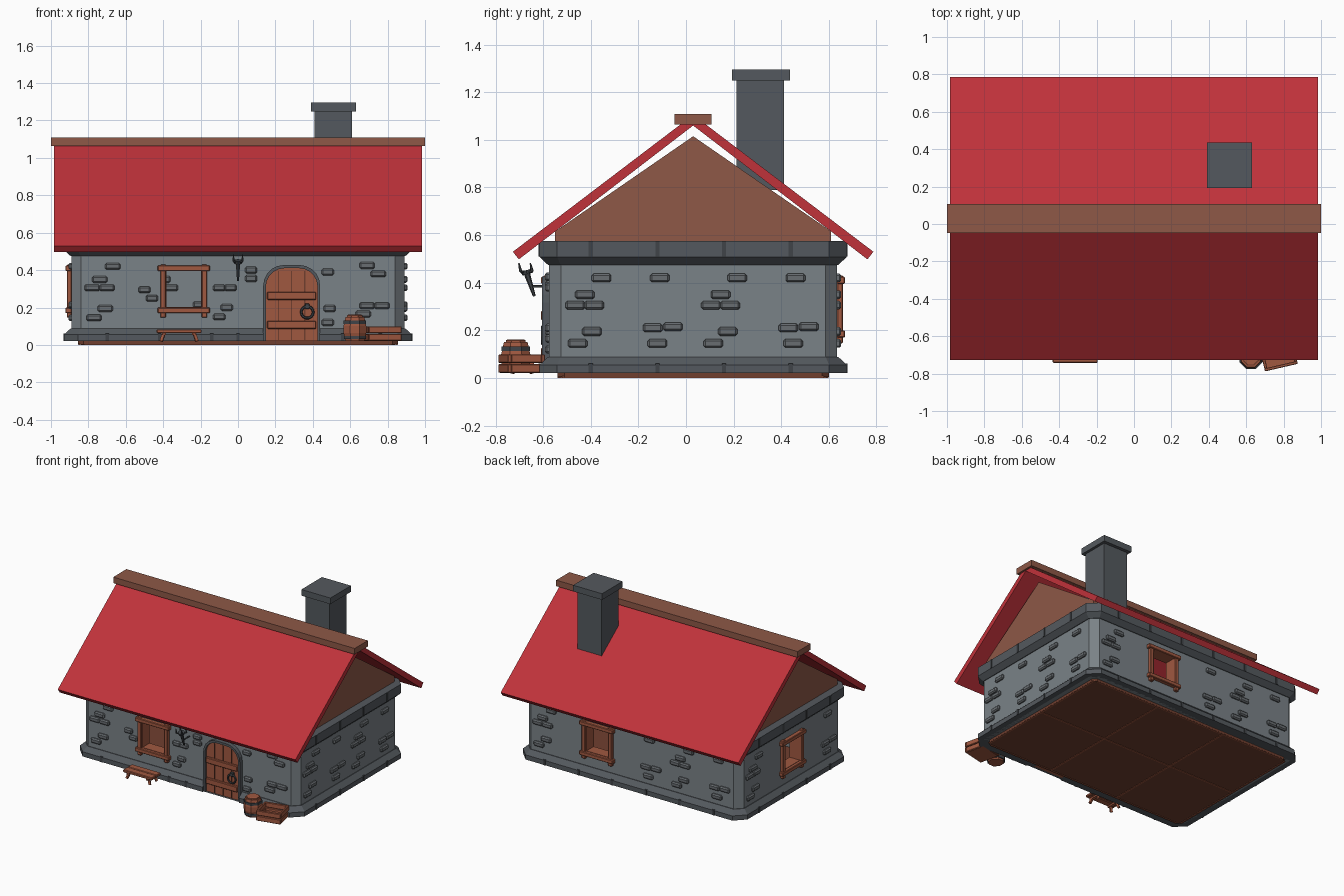
import bpy, bmesh, math
from mathutils import Matrix, Vector

if "Cube" in bpy.data.objects:
    bpy.data.objects.remove(bpy.data.objects["Cube"])

T = Matrix.Translation
I4 = Matrix.Identity(4)
CY = 0.03                      # house centre line in y


def mat(name, r, g, b):
    m = bpy.data.materials.new(name)
    lin = [((c / 255 + 0.055) / 1.055) ** 2.4 for c in (r, g, b)]
    m.diffuse_color = (*lin, 1)
    m.use_nodes = True
    m.node_tree.nodes["Principled BSDF"].inputs["Base Color"].default_value = m.diffuse_color
    return m


RED = mat("roof red", 192, 50, 58)
BEAM = mat("beam brown", 142, 88, 71)
WOOD = mat("warm wood", 160, 88, 64)
DARKWOOD = mat("dark wood", 112, 63, 47)
TRIM = mat("trim grey", 84, 89, 94)
WALL = mat("wall grey", 122, 130, 135)
STONE = mat("stone grey", 104, 109, 113)
IRON = mat("iron grey", 64, 68, 72)


def finish(bm, name, material, bevel=0):
    bmesh.ops.recalc_face_normals(bm, faces=bm.faces)
    me = bpy.data.meshes.new(name)
    bm.to_mesh(me)
    bm.free()
    ob = bpy.data.objects.new(name, me)
    bpy.context.collection.objects.link(ob)
    me.materials.append(material)
    if bevel:
        mod = ob.modifiers.new("bevel", 'BEVEL')
        mod.width, mod.segments = bevel, 1
    return ob


def box(bm, c, s, M=I4):
    bmesh.ops.create_cube(bm, size=1, matrix=M @ T(c) @ Matrix.Diagonal((*s, 1)))


def boxes(name, material, items, M=I4, bevel=0):
    bm = bmesh.new()
    for c, s in items:
        box(bm, c, s, M)
    return finish(bm, name, material, bevel)


def loft(bm, loops, closed=False, caps=True):
    rows = [[bm.verts.new(p) for p in lp] for lp in loops]
    n = len(rows[0])
    pairs = list(zip(rows, rows[1:])) + ([(rows[-1], rows[0])] if closed else [])
    for a, b in pairs:
        for i in range(n):
            bm.faces.new((a[i], a[(i + 1) % n], b[(i + 1) % n], b[i]))
    if caps and not closed:
        bm.faces.new(rows[0])
        bm.faces.new(rows[-1])


def lathe(bm, profile, n, c):
    loft(bm, [[(c[0] + r * math.cos((k + .5) * math.tau / n),
                c[1] + r * math.sin((k + .5) * math.tau / n), z)
               for k in range(n)] for r, z in profile])


def rod(bm, p, q, r1, r2=None, n=6):
    p, q = Vector(p), Vector(q)
    d = q - p
    M = T((p + q) / 2) @ d.to_track_quat('Z', 'Y').to_matrix().to_4x4()
    bmesh.ops.create_cone(bm, cap_ends=True, segments=n, radius1=r1,
                          radius2=r1 if r2 is None else r2, depth=d.length, matrix=M)


def outline(off, z):
    # chamfered rectangle around the house
    x, y, c = 0.89 + off, 0.605 + off, 0.05 + off * 0.6
    return [(sx, sy + CY, z) for sx, sy in
            ((x - c, -y), (x, c - y), (x, y - c), (x - c, y),
             (c - x, y), (-x, y - c), (-x, c - y), (c - x, -y))]


def ring(name, material, profile):
    bm = bmesh.new()
    loft(bm, [outline(o, z) for o, z in profile], closed=True)
    return finish(bm, name, material)


def cut(ob, cutter):
    mod = ob.modifiers.new("opening", 'BOOLEAN')
    mod.object, mod.operation, mod.solver = cutter, 'DIFFERENCE', 'EXACT'
    cutter.hide_render = True
    cutter.hide_viewport = False
    cutter.display_type = 'WIRE'


# Local frames: u along the wall seen from outside, -y outward
def side(x, y, deg):
    return T((x, y, 0)) @ Matrix.Rotation(math.radians(deg), 4, 'Z')


FRONT, RIGHT = side(0, CY - .605, 0), side(.89, CY, 90)
BACK, LEFT = side(0, CY + .605, 180), side(-.89, CY, 270)

# Walls, plinth and top band
walls = ring("walls", WALL, [(0, .02), (0, .57), (-.07, .57), (-.07, .02)])
plinth = ring("plinth", TRIM, [(-.03, .02), (.04, .02), (.04, .055), (.005, .088), (-.03, .088)])
ring("top_band", TRIM, [(-.06, .575), (.04, .575), (.04, .508), (.005, .475), (-.06, .475)])
cut(plinth, boxes("door_cutter", TRIM, [((.287, -.03, .06), (.30, .2, .2))], FRONT))

# Joints in plinth and band
bm = bmesh.new()
for M, us in ((FRONT, [-.7, -.42, -.14, .0, .56, .76]), (BACK, [-.7, -.42, -.14, .14, .42, .7]),
              (RIGHT, [-.43, -.15, .13, .41]), (LEFT, [-.43, -.15, .13, .41])):
    for u in us:
        box(bm, (u, -.038, .04), (.018, .012, .04), M)
        box(bm, (u, -.038, .542), (.018, .012, .066), M)
finish(bm, "trim_joints", IRON)

# Floor with beams underneath
bm = bmesh.new()
loft(bm, [outline(-.035, z) for z in (.003, .025)])
finish(bm, "floor", DARKWOOD)
beams = [((x, CY, .004), (.012, 1.12, .008)) for x in (-.29, .29)]
beams += [((0, CY, .004), (1.68, .012, .008))]
beams += [((0, CY + s * .563, .004), (1.64, .012, .008)) for s in (-1, 1)]
beams += [((s * .848, CY, .004), (.012, 1.1, .008)) for s in (-1, 1)]
boxes("floor_beams", WOOD, beams)

# Raised stones: two clusters repeated along the walls
A = [(.07, .42), (0, .35), (-.04, .305), (.04, .305), (.03, .195), (-.03, .145)]
B = [(.03, .42), (0, .21), (.085, .215), (.02, .145)]


def cluster(c, u, skip=lambda a, z: False):
    return [(u + a, z) for a, z in c if not skip(u + a, z)]


front = cluster(A, -.74) + [(-.5, .295), (-.46, .25), (.07, .4), (.07, .355), (-.1, .305),
                            (-.04, .305), (-.06, .2), (-.1, .15), (.48, .39), (.49, .195),
                            (.48, .12), (.69, .425), (.75, .38), (.69, .21), (.77, .21), (.67, .165)]
right = cluster(A, -.455) + cluster(B, -.17) + cluster(A, .115) + cluster(B, .4)
near_win = lambda c: (lambda u, z: abs(u - c) < .19 and z > .13)
back = []
for k, c in enumerate((A, B, A, B, A, B)):
    back += cluster(c, -.74 + k * .285, near_win(-.28))
left = [(u, z) for u, z in right if not near_win(0)(u, z)]
bm = bmesh.new()
for M, spots in ((FRONT, front), (RIGHT, right), (BACK, back), (LEFT, left)):
    for u, z in spots:
        w = .065 if M is FRONT and -.6 < u < .6 else .082
        box(bm, (u, -.004, z), (w, .026, .036), M)
for u, z in back:                                    # inner face of the back wall
    box(bm, (u, .074, z), (.08, .02, .036), BACK)
finish(bm, "wall_stones", STONE, .008)

# Windows: opening, lining and crossed frame bars
for name, M, u in (("front", FRONT, -.29), ("back", BACK, -.28), ("left", LEFT, 0)):
    cut(walls, boxes(name + "_window_cutter", WALL, [((u, .03, .3), (.215, .3, .225))], M))
    parts = [((u, .032, z), (.215, .085, .016)) for z in (.195, .405)]
    parts += [((u + s * .1, .032, .3), (.016, .085, .225)) for s in (-1, 1)]
    boxes(name + "_window_lining", WOOD, parts, M)
    parts = [((u + s * .11, -.012, .288), (.03, .026, .285)) for s in (-1, 1)]
    parts += [((u, -.016, z), (.28, .034, .03)) for z in (.185, .41)]
    boxes(name + "_window_frame", WOOD, parts, M, .004)


# Door: arched panel, frame, seams, straps and ring
def arch(hw, top, r, y):
    right = [(hw, .02)] + [(hw - r + r * math.cos(a * math.pi / 10),
                            top - r + r * math.sin(a * math.pi / 10)) for a in range(6)]
    pts = right + [(-x, z) for x, z in reversed(right)]
    return [FRONT @ Vector((.287 + x, y, z)) for x, z in pts]


bm = bmesh.new()
loft(bm, [arch(.14, .412, .1, y) for y in (-.012, .03)])
finish(bm, "door_panel", WOOD)
bm = bmesh.new()
loft(bm, [arch(.152, .427, .11, .02), arch(.152, .427, .11, -.03),
          arch(.138, .41, .098, -.03), arch(.138, .41, .098, .02)], closed=True)
finish(bm, "door_frame", TRIM)
boxes("door_seams", DARKWOOD, [((x, -.012, .21), (.006, .006, .37)) for x in (.217, .287, .357)], FRONT)
boxes("door_straps", WOOD, [((.287, -.022, z), (.262, .022, .042)) for z in (.262, .107)], FRONT, .004)
bpy.ops.mesh.primitive_torus_add(major_segments=14, minor_segments=6, major_radius=.032, minor_radius=.007,
                                 location=(.37, CY - .605 - .028, .175), rotation=(math.pi / 2, 0, 0))
handle = bpy.context.object
handle.name = "door_ring"
handle.data.materials.append(IRON)
boxes("door_ring_plate", IRON, [((.37, -.022, .207), (.026, .024, .03))], FRONT, .004)

# Roof slabs, gables and ridge
for name, s in (("front", -1), ("back", 1)):
    prof = [(0, 1.105), (.757, .53), (.732, .498), (0, 1.06)]
    bm = bmesh.new()
    loft(bm, [[(x, CY + s * y, z) for y, z in prof] for x in (-.985, .985)])
    finish(bm, name + "_roof", RED)
for name, s in (("left", -1), ("right", 1)):
    prof = [(-.58, .57), (-.58, .615), (0, 1.015), (.58, .615), (.58, .57)]
    bm = bmesh.new()
    loft(bm, [[(s * x, CY + y, z) for y, z in prof] for x in (.83, .87)])
    finish(bm, name + "_gable", BEAM)
boxes("ridge_beam", BEAM, [((0, CY, 1.086), (2, .156, .045))])

# Chimney
boxes("chimney", TRIM, [((.51, .312, 1.02), (.2, .2, .46))])
boxes("chimney_cap", TRIM, [((.51, .315, 1.272), (.24, .243, .046))])

# Bench
boxes("bench_seat", WOOD, [((-.315, y, .073), (.24, .052, .02)) for y in (-.716, -.66)], bevel=.004)
bm = bmesh.new()
for sx in (-1, 1):
    box(bm, (-.315 + sx * .08, -.688, .058), (.022, .1, .012))
    for sy in (-1, 1):
        rod(bm, (-.315 + sx * .095, -.688 + sy * .04, .02), (-.315 + sx * .08, -.688 + sy * .032, .065), .011, n=4)
finish(bm, "bench_legs", WOOD)

# Barrel with hoops
bc = (.625, -.715)
bm = bmesh.new()
lathe(bm, [(.054, .02), (.066, .065), (.066, .1), (.054, .15), (.046, .15), (.046, .143)], 8, bc)
finish(bm, "barrel", WOOD)
bm = bmesh.new()
for z, r in ((.04, .064), (.122, .065)):
    lathe(bm, [(r, z - .009), (r, z + .009)], 8, bc)
finish(bm, "barrel_hoops", IRON)
bm = bmesh.new()
lathe(bm, [(.045, .145), (.045, .158), (.038, .162)], 8, bc)
finish(bm, "barrel_lid", WOOD)

# Crate, turned a little
C = T((.77, -.69, 0)) @ Matrix.Rotation(math.radians(13), 4, 'Z')
parts = [((0, 0, .03), (.17, .15, .02))]
for z, h in ((.04, .036), (.081, .036)):
    parts += [((0, s * .072, z), (.18, .016, h)) for s in (-1, 1)]
    parts += [((s * .082, 0, z), (.016, .13, h)) for s in (-1, 1)]
boxes("crate", WOOD, parts, C, .003)

# Wall torch holder: handle, collar, prongs, bracket
bm = bmesh.new()
top = Vector((0, -.667, .435))
rod(bm, (0, -.637, .343), top, .006, .013)
rod(bm, top, (0, -.672, .452), .02, .024, 8)
for k in range(4):
    a = math.pi / 4 + k * math.pi / 2
    d = Vector((math.cos(a), math.sin(a), 0))
    mid = Vector((0, -.67, .447)) + d * .034
    rod(bm, Vector((0, -.67, .443)), mid, .006)
    rod(bm, mid, mid + Vector((0, -.008, .035)), .007, .003)
rod(bm, (0, -.65, .385), (0, -.57, .385), .005)
finish(bm, "torch_holder", IRON)
